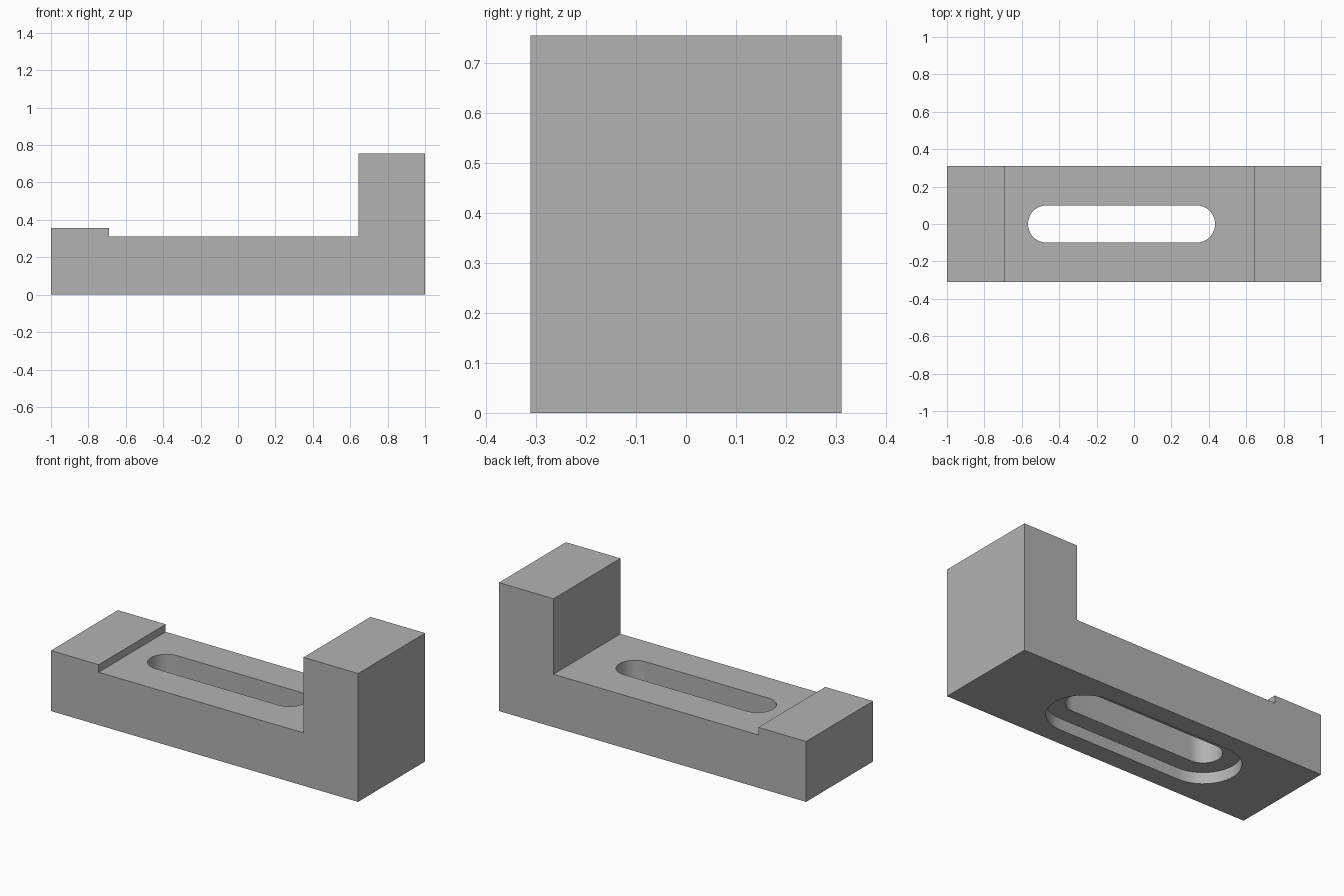
import bpy, bmesh, math

cube = bpy.data.objects.get("Cube")
if cube:
    bpy.data.objects.remove(cube, do_unlink=True)

U = 2 / 45          # one design unit: the block is 45 long
DEPTH = 14 * U
SLOT_X = -1.5 * U   # slot centre
SLOT_REACH = 9 * U  # from slot centre to each end arc centre

grey = bpy.data.materials.new("machined grey")
grey.use_nodes = True
colour = (0.45, 0.45, 0.45, 1)
grey.diffuse_color = colour
grey.node_tree.nodes["Principled BSDF"].inputs["Base Color"].default_value = colour


def prism(name, points, direction):
    """Extrude a closed outline along a direction."""
    bm = bmesh.new()
    face = bm.faces.new([bm.verts.new(p) for p in points])
    out = bmesh.ops.extrude_face_region(bm, geom=[face])
    verts = [v for v in out["geom"] if isinstance(v, bmesh.types.BMVert)]
    bmesh.ops.translate(bm, verts=verts, vec=direction)
    bmesh.ops.recalc_face_normals(bm, faces=bm.faces)
    mesh = bpy.data.meshes.new(name)
    bm.to_mesh(mesh)
    bm.free()
    mesh.materials.append(grey)
    obj = bpy.data.objects.new(name, mesh)
    bpy.context.collection.objects.link(obj)
    return obj


def slot_cutter(name, radius, bottom, top, steps=24):
    """Long round-ended cutter."""
    points = []
    for side in (1, -1):
        for i in range(steps + 1):
            a = math.pi * (i / steps - 0.5)
            points.append((SLOT_X + side * (SLOT_REACH + radius * math.cos(a)),
                           side * radius * math.sin(a), bottom))
    cutter = prism(name, points, (0, 0, top - bottom))
    cutter.hide_render = True
    return cutter


# Stepped block: low lip, bed and tall end stop in one side profile
profile = [(0, 0), (45, 0), (45, 17), (37, 17), (37, 7), (7, 7), (7, 8), (0, 8)]
block = prism("stepped_block",
              [(x * U - 1, -DEPTH / 2, z * U) for x, z in profile], (0, DEPTH, 0))

# Through slot and the wider recess under it
cutters = [slot_cutter("slot_cutter", 2.25 * U, -0.1, 0.5),
           slot_cutter("recess_cutter", 4.5 * U, -0.1, 1.5 * U)]
bpy.ops.object.select_all(action="DESELECT")
block.select_set(True)
bpy.context.view_layer.objects.active = block
for cutter in cutters:
    mod = block.modifiers.new(cutter.name, "BOOLEAN")
    mod.operation = "DIFFERENCE"
    mod.solver = "EXACT"
    mod.object = cutter
    bpy.ops.object.modifier_apply(modifier=mod.name)
    bpy.data.objects.remove(cutter, do_unlink=True)

bpy.ops.object.shade_smooth_by_angle(angle=math.radians(30))
